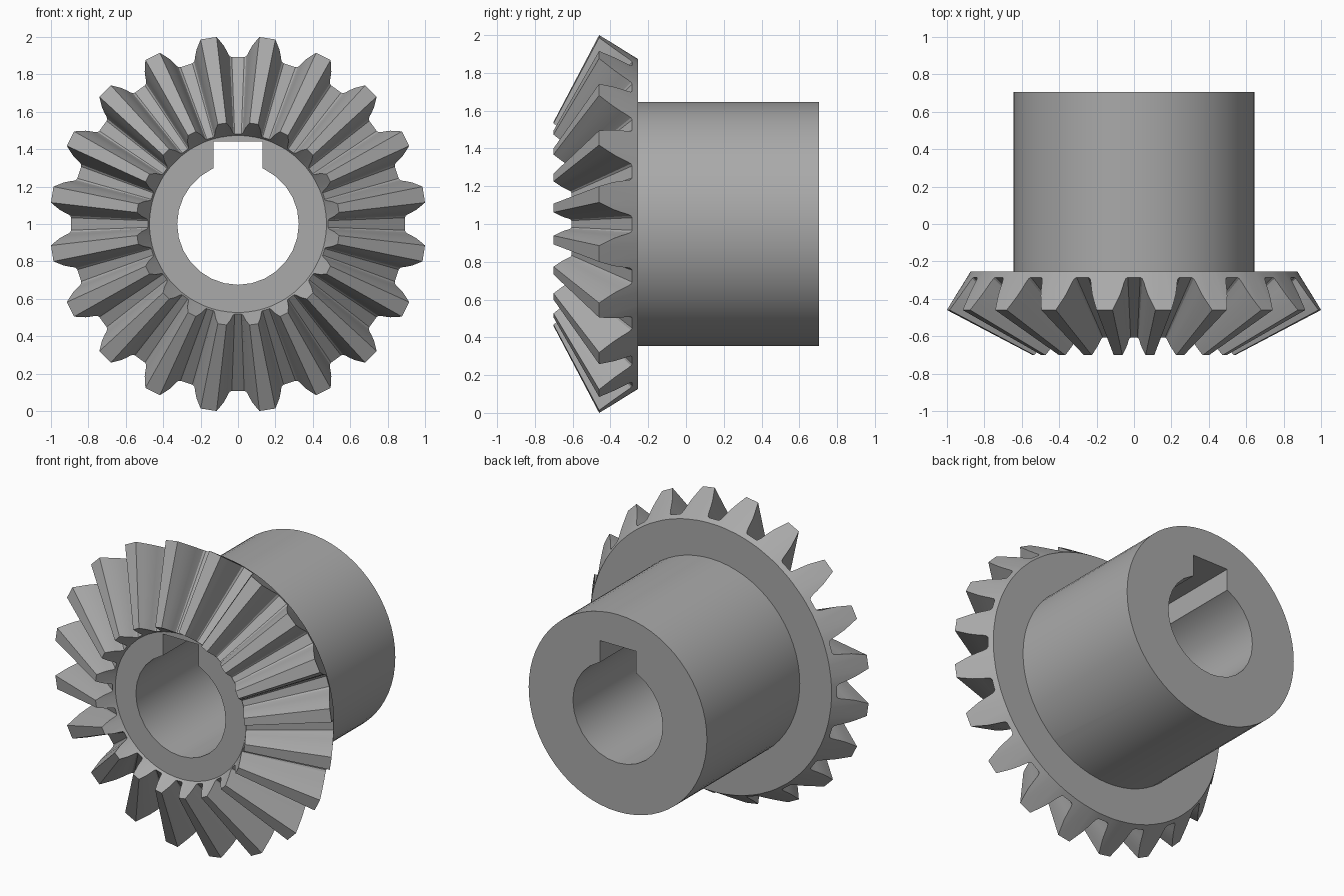
import bpy, bmesh
from math import sin, cos, pi, sqrt, radians

cube = bpy.data.objects.get("Cube")
if cube:
    bpy.data.objects.remove(cube)

TEETH = 20
APEX_Y = -0.985                 # common point all tooth lines run towards
TIP, ROOT = (1.0065, -0.46), (0.893, -0.285)
INNER = 0.54                    # size of the inner tooth end against the outer one
PITCH = 2 * pi / TEETH

# Half tooth: angle from the tooth centre, height from root (0) to tip (1)
FLANK = [(0.043, 1), (0.06, 0.78), (0.078, 0.55), (0.091, 0.32),
         (0.1, 0.14), (0.108, 0.04), (0.12, 0)]
TOOTH = [(-a, h) for a, h in reversed(FLANK)] + FLANK

steel = bpy.data.materials.new("steel_grey")
steel.use_nodes = True
GREY = (0.4, 0.4, 0.4, 1)
steel.diffuse_color = GREY
steel.node_tree.nodes["Principled BSDF"].inputs["Base Color"].default_value = GREY


def polar(r, a, y):
    return (r * sin(a), y, 1 + r * cos(a))


def make_solid(name, rings):
    """Closed solid skinned over rings of equal length, with capped ends."""
    bm = bmesh.new()
    loops = [[bm.verts.new(p) for p in ring] for ring in rings]
    n = len(loops[0])
    for lo, hi in zip(loops, loops[1:]):
        for i in range(n):
            j = (i + 1) % n
            bm.faces.new((lo[i], lo[j], hi[j], hi[i]))
    bm.faces.new(loops[0])
    bm.faces.new(loops[-1])
    bmesh.ops.recalc_face_normals(bm, faces=bm.faces)
    mesh = bpy.data.meshes.new(name)
    bm.to_mesh(mesh)
    bm.free()
    mesh.materials.append(steel)
    obj = bpy.data.objects.new(name, mesh)
    bpy.context.collection.objects.link(obj)
    return obj


# Toothed crown: front rim, inner tooth ends, outer tooth ends, back rim
outline = [((k + 0.5) * PITCH + a, h) for k in range(TEETH) for a, h in TOOTH]


def tooth_ring(scale):
    ring = []
    for a, h in outline:
        r = ROOT[0] + (TIP[0] - ROOT[0]) * h
        y = ROOT[1] + (TIP[1] - ROOT[1]) * h
        ring.append(polar(r * scale, a, APEX_Y + (y - APEX_Y) * scale))
    return ring


def rim(r, y):
    return [polar(r, a, y) for a, h in outline]


gear = make_solid("bevel_gear", [rim(0.473, -0.592), tooth_ring(INNER),
                                 tooth_ring(1), rim(0.875, -0.255)])

# Hub cylinder
hub = make_solid("hub", [[polar(0.645, 2 * pi * i / 64, y) for i in range(64)]
                         for y in (-0.4, 0.705)])

# Shaft bore with a square keyway at the top
BORE, KEY, KEY_TOP = 0.325, 0.13, 0.44
bore = [(BORE * sin(a), BORE * cos(a)) for a in (2 * pi * i / 28 for i in range(28))]
bore = [(x, z) for x, z in bore if z < 0 or abs(x) > KEY + 0.005]
shoulder = sqrt(BORE ** 2 - KEY ** 2)
bore += [(-KEY, shoulder), (-KEY, KEY_TOP), (KEY, KEY_TOP), (KEY, shoulder)]
cutter = make_solid("bore_cutter", [[(x, y, 1 + z) for x, z in bore] for y in (-1, 1)])

# Fuse the crown and hub, then cut the bore
for tool, operation in ((hub, 'UNION'), (cutter, 'DIFFERENCE')):
    tool.hide_render = True
    mod = gear.modifiers.new(tool.name, 'BOOLEAN')
    mod.object, mod.operation, mod.solver = tool, operation, 'EXACT'
bpy.context.view_layer.update()
fused = bpy.data.meshes.new_from_object(
    gear.evaluated_get(bpy.context.evaluated_depsgraph_get()))
gear.modifiers.clear()
gear.data = fused
for tool in (hub, cutter):
    bpy.data.objects.remove(tool)

# Smooth curved walls, crisp edges
bpy.ops.object.select_all(action='DESELECT')
gear.select_set(True)
bpy.context.view_layer.objects.active = gear
bpy.ops.object.shade_smooth_by_angle(angle=radians(25))
